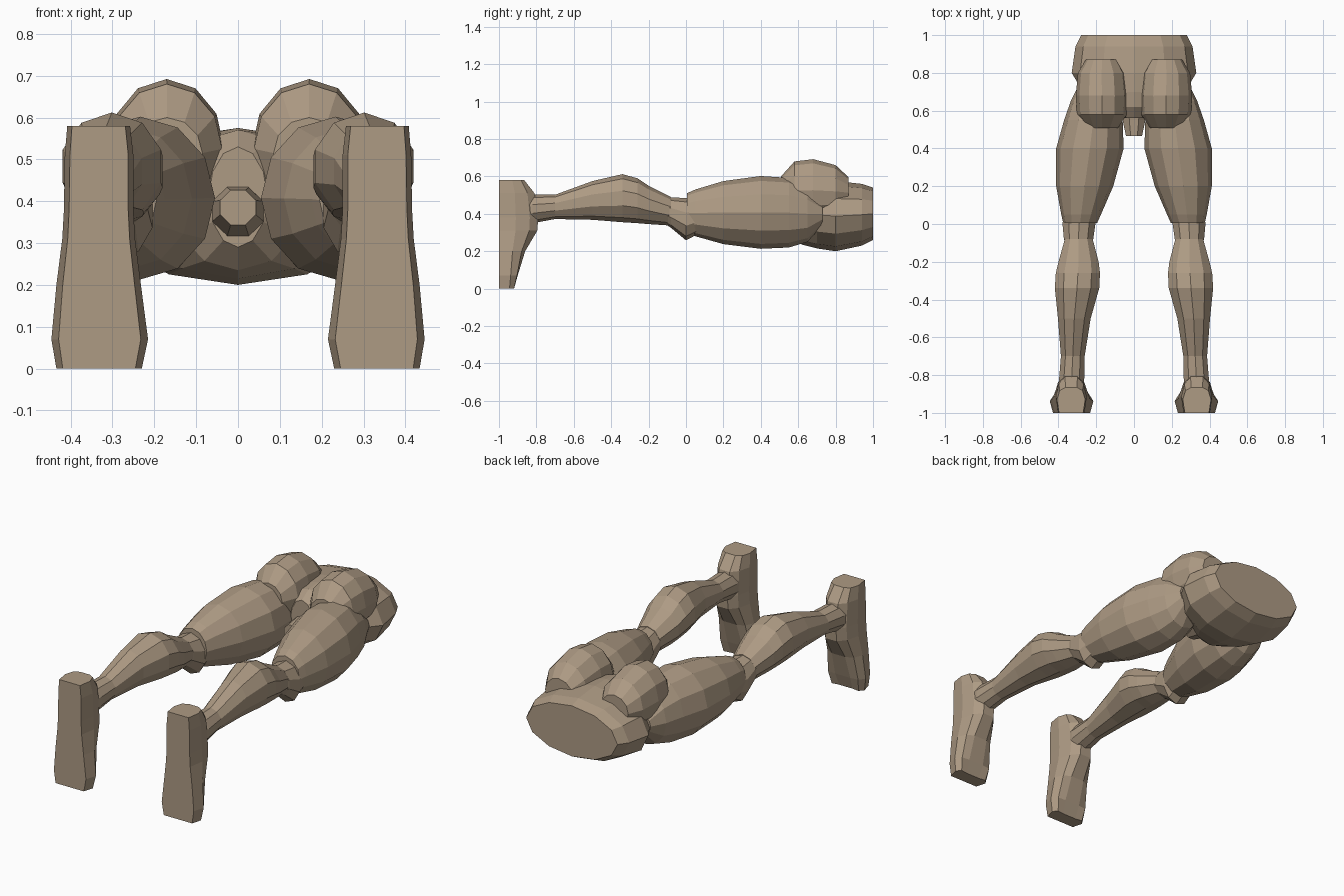
import bpy, bmesh, math

skin = bpy.data.materials.new("tan skin")
skin.diffuse_color = (0.42, 0.325, 0.23, 1)


def skin_rings(name, rings, mirror):
    """Bridge equal-length rings of points, cap both ends, mirror across x."""
    bm = bmesh.new()
    loops = [[bm.verts.new(p) for p in ring] for ring in rings]
    n = len(loops[0])
    for a, b in zip(loops, loops[1:]):
        for i in range(n):
            j = (i + 1) % n
            bm.faces.new((a[i], a[j], b[j], b[i]))
    bm.faces.new(loops[0])
    bm.faces.new(loops[-1])
    bmesh.ops.recalc_face_normals(bm, faces=bm.faces)
    mesh = bpy.data.meshes.new(name)
    bm.to_mesh(mesh)
    bm.free()
    mesh.materials.append(skin)
    obj = bpy.data.objects.new(name, mesh)
    bpy.context.collection.objects.link(obj)
    if mirror:
        mod = obj.modifiers.new("other side", 'MIRROR')
        mod.use_mirror_merge = False
    return obj


def limb(name, sections, sides, mirror=True, turn=0.0):
    """Sections along y: (y, x min, x max, z min, z max)."""
    rings = []
    for y, x0, x1, z0, z1 in sections:
        ring = []
        for i in range(sides):
            a = 2 * math.pi * (i + turn) / sides - math.pi / 2
            ring.append(((x0 + x1) / 2 + (x1 - x0) / 2 * math.cos(a), y,
                         (z0 + z1) / 2 + (z1 - z0) / 2 * math.sin(a)))
        rings.append(ring)
    return skin_rings(name, rings, mirror)


# Pelvis, cut flat at the waist
limb("pelvis", [
    (1.00, -.28, .28, .26, .54),
    (0.94, -.31, .31, .23, .56),
    (0.80, -.33, .33, .20, .575),
    (0.70, -.27, .27, .215, .575),
    (0.62, -.16, .16, .235, .57),
    (0.56, -.07, .07, .29, .53),
], 12, mirror=False)

# Small bulge between the thighs
limb("crotch", [
    (0.68, -.075, .075, .27, .46),
    (0.55, -.065, .065, .315, .437),
    (0.465, -.046, .046, .34, .43),
], 8, mirror=False, turn=.5)

# Buttocks
limb("buttock", [
    (0.87, .085, .255, .43, .595),
    (0.80, .045, .297, .38, .66),
    (0.68, .033, .308, .36, .692),
    (0.58, .038, .302, .37, .68),
    (0.508, .085, .255, .43, .60),
], 12)

# Thighs
limb("thigh", [
    (0.73, .15, .295, .34, .46),
    (0.65, .09, .335, .25, .55),
    (0.55, .06, .37, .22, .592),
    (0.40, .055, .412, .213, .602),
    (0.20, .11, .412, .238, .575),
    (0.05, .175, .385, .28, .53),
    (0.005, .195, .375, .295, .51),
], 12)

# Knees
limb("knee", [
    (0.06, .205, .375, .29, .48),
    (0.00, .20, .383, .258, .485),
    (-0.08, .212, .375, .325, .487),
    (-0.11, .22, .365, .345, .48),
], 10)

# Lower legs running into the heel
limb("calf", [
    (-0.08, .215, .37, .337, .49),
    (-0.20, .182, .405, .345, .55),
    (-0.26, .174, .42, .35, .59),
    (-0.34, .178, .425, .355, .612),
    (-0.50, .225, .407, .368, .575),
    (-0.70, .258, .39, .372, .502),
    (-0.82, .26, .40, .35, .502),
    (-0.90, .27, .39, .35, .50),
], 10)

# Feet: soles face the front, toes point down; (z, x min, x max, y of instep)
foot = []
for z, x0, x1, top in [
    (0.58, .258, .408, -.865),
    (0.51, .25, .414, -.81),
    (0.38, .25, .416, -.79),
    (0.31, .246, .42, -.795),
    (0.20, .232, .434, -.86),
    (0.07, .215, .446, -.90),
    (0.00, .23, .434, -.925),
]:
    c, w = (x0 + x1) / 2, (x1 - x0) / 2
    mid = -.95 + .25 * (top + .95)
    foot.append([(c + w * u, y, z) for u, y in
                 [(-.85, -1), (.85, -1), (1, mid), (.8, (mid + top) / 2 + .015),
                  (.4, top), (-.4, top), (-.8, (mid + top) / 2 + .015), (-1, mid)]])
skin_rings("foot", foot, True)
